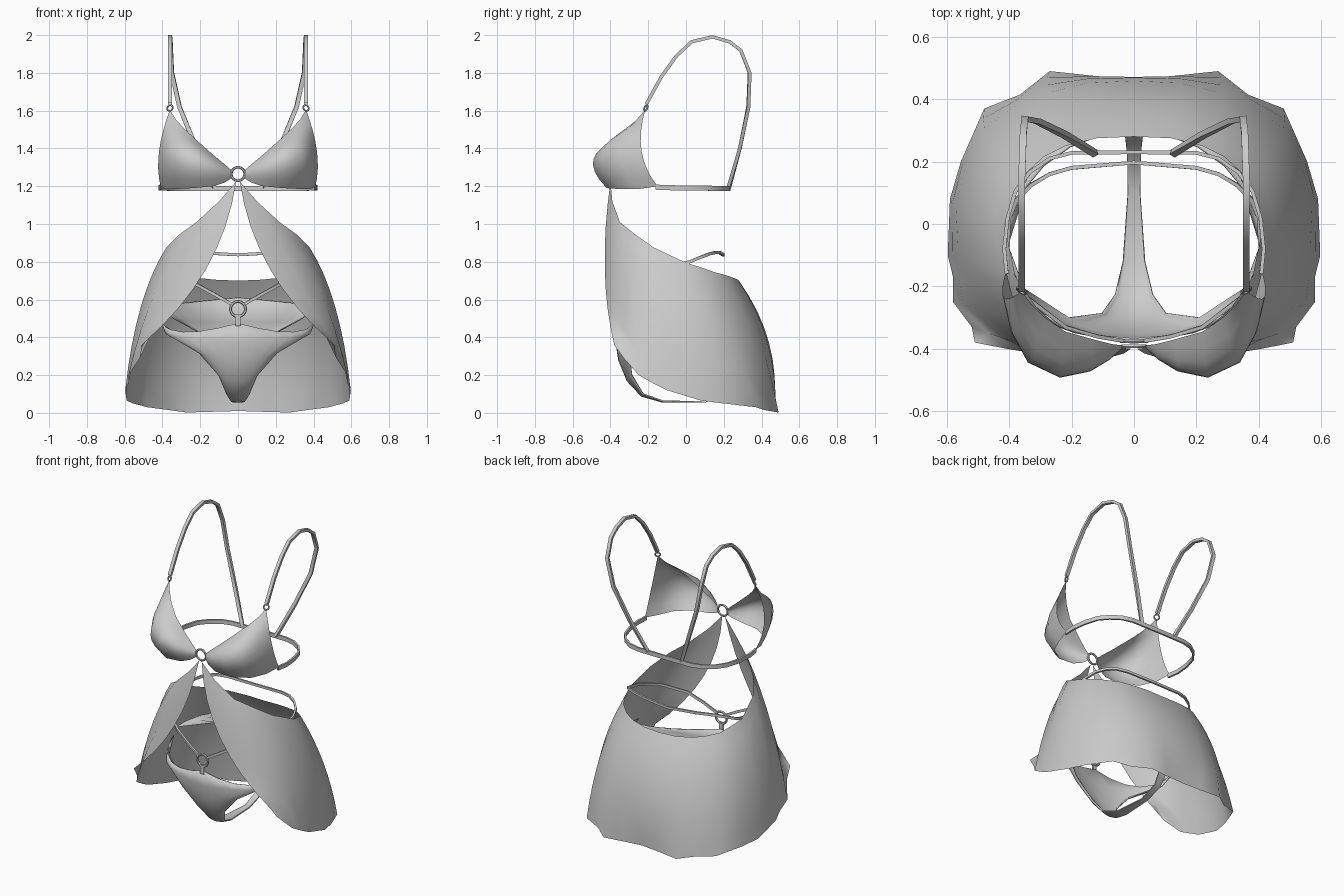
import bpy, math
from mathutils import Vector

if "Cube" in bpy.data.objects:
    bpy.data.objects.remove(bpy.data.objects["Cube"])


def finish(name, verts, faces, mirror=True, angle=40):
    me = bpy.data.meshes.new(name)
    me.from_pydata([tuple(v) for v in verts], [], faces)
    ob = bpy.data.objects.new(name, me)
    bpy.context.collection.objects.link(ob)
    bpy.ops.object.select_all(action='DESELECT')
    ob.select_set(True)
    bpy.context.view_layer.objects.active = ob
    if mirror:
        m = ob.modifiers.new("mirror", 'MIRROR')
        m.merge_threshold = 0.002
    bpy.ops.object.shade_smooth_by_angle(angle=math.radians(angle))
    return ob


def grid_faces(rows, cols):
    return [(i * cols + j, i * cols + j + 1, (i + 1) * cols + j + 1, (i + 1) * cols + j)
            for i in range(rows - 1) for j in range(cols - 1)]


def draped_sheet(name, start, mid, end, steps):
    """Cloth sheet passing through three edge-to-edge lines."""
    verts = []
    for i in range(steps + 1):
        t = i / steps
        a, b, c = (1 - t) * (1 - 2 * t), 4 * t * (1 - t), t * (2 * t - 1)
        verts += [Vector(p) * a + Vector(q) * b + Vector(r) * c
                  for p, q, r in zip(start, mid, end)]
    return finish(name, verts, grid_faces(steps + 1, len(start)), angle=60)


def ribbon(name, path, width, thick, outward):
    """Flat strap with rectangular section along a path."""
    pts = [Vector(p) for p in path]
    verts, faces, n = [], [], len(pts)
    for i, p in enumerate(pts):
        tan = (pts[min(i + 1, n - 1)] - pts[max(i - 1, 0)]).normalized()
        if abs(p.x) < 1e-5:
            tan = Vector((1, 0, 0))
        nor = outward(p)
        side = tan.cross(nor).normalized()
        if abs(p.x) < 1e-5 and nor.y > 0:
            side = -side  # paths reach the back centre heading inward
        nor = side.cross(tan).normalized()
        if nor.dot(outward(p)) < 0:
            nor = -nor
        for s, k in ((-1, -1), (1, -1), (1, 1), (-1, 1)):
            verts.append(p + side * s * width / 2 + nor * k * thick / 2)
    for i in range(n - 1):
        for k in range(4):
            a, b = i * 4 + k, i * 4 + (k + 1) % 4
            faces.append((a, b, b + 4, a + 4))
    return finish(name, verts, faces)


def ring(name, loc, r, minor, rot=(math.pi / 2, 0, 0)):
    bpy.ops.mesh.primitive_torus_add(location=loc, rotation=rot, major_radius=r,
                                     minor_radius=minor, major_segments=16, minor_segments=6)
    ob = bpy.context.object
    ob.name = name
    bpy.ops.object.shade_smooth_by_angle(angle=math.radians(50))


def around(p):
    return Vector((p.x, p.y, 0))


# Bra cups: bottom edge, fullest line, neckline
draped_sheet("bra_cup",
    [(.03, -.39, 1.245), (.07, -.41, 1.22), (.13, -.425, 1.2), (.24, -.42, 1.19),
     (.34, -.35, 1.185), (.385, -.25, 1.185), (.41, -.15, 1.2)],
    [(.03, -.392, 1.262), (.08, -.435, 1.285), (.14, -.47, 1.31), (.235, -.49, 1.345),
     (.335, -.445, 1.37), (.39, -.35, 1.38), (.418, -.235, 1.385)],
    [(.03, -.39, 1.28), (.07, -.385, 1.315), (.13, -.37, 1.365), (.22, -.345, 1.445),
     (.285, -.30, 1.505), (.33, -.255, 1.555), (.36, -.215, 1.605)], 8)

# Band round the back
ribbon("bra_band",
    [(.408, -.16, 1.195), (.416, -.08, 1.192), (.405, .02, 1.19), (.38, .105, 1.19),
     (.335, .165, 1.188), (.27, .21, 1.188), (.20, .228, 1.188), (0, .23, 1.188)],
    .027, .012, around)

# Shoulder straps
ribbon("shoulder_strap",
    [(.36, -.21, 1.635), (.36, -.13, 1.78), (.36, -.05, 1.89), (.36, .03, 1.965),
     (.36, .14, 1.991), (.357, .23, 1.965), (.355, .29, 1.92), (.35, .337, 1.8),
     (.31, .33, 1.62), (.22, .285, 1.4), (.125, .226, 1.19)], .022, .018,
    lambda p: Vector((0, p.y - .05, p.z - 1.5)))

# Metal rings
ring("chest_ring", (0, -.392, 1.265), .036, .007)
ring("belly_ring", (0, -.375, .55), .04, .008)
for s in (-1, 1):
    ring("strap_ring", (s * .36, -.213, 1.614), .016, .005, (math.radians(70), 0, s * .5))

# Open-front skirt: upper edge, middle, hem, each from front opening to back centre
draped_sheet("skirt",
    [(.01, -.40, 1.225), (.10, -.39, 1.12), (.22, -.35, 1.01), (.31, -.27, .945),
     (.38, -.17, .875), (.415, 0, .795), (.39, .08, .77), (.36, .15, .745),
     (.29, .215, .728), (.22, .25, .715), (.12, .275, .705), (0, .28, .70)],
    [(.17, -.43, .76), (.31, -.39, .72), (.43, -.29, .66), (.48, -.20, .61),
     (.515, -.12, .56), (.535, .03, .46), (.51, .15, .44), (.46, .25, .42),
     (.37, .335, .405), (.28, .39, .39), (.15, .43, .38), (0, .44, .37)],
    [(.51, -.38, .36), (.52, -.33, .29), (.58, -.25, .20), (.58, -.17, .155),
     (.597, -.10, .12), (.59, .08, .065), (.555, .20, .05), (.48, .37, .03),
     (.365, .415, .015), (.27, .49, .002), (.13, .475, .006), (0, .465, .01)], 8)

# Thong: centre line (y, z) and half-width edge (x, y, z) from front top to back top
rows = [((-.37, .475), (.41, -.10, .50)), ((-.37, .38), (.38, -.19, .42)),
        ((-.355, .28), (.21, -.30, .325)), ((-.31, .17), (.10, -.285, .20)),
        ((-.235, .09), (.058, -.225, .10)), ((-.13, .06), (.035, -.12, .062)),
        ((.10, .058), (.02, .10, .058)), ((.22, .10), (.022, .22, .10)),
        ((.30, .22), (.03, .30, .22)), ((.335, .36), (.10, .33, .37)),
        ((.33, .48), (.32, .22, .49)), ((.30, .61), (.41, -.08, .55))]
verts, cols = [], 7
for i, ((cy, cz), (ex, ey, ez)) in enumerate(rows):
    for j in range(cols):
        t = j / (cols - 1)
        a = t * math.pi / 2
        dip = -.06 * math.sin(math.pi * t) if i == 0 else 0
        verts.append((ex * math.sin(a), cy + (ey - cy) * (1 - math.cos(a)),
                      cz + (ez - cz) * t + dip))
thong = finish("thong", verts, grid_faces(len(rows), cols), angle=60)
shell = thong.modifiers.new("cloth", 'SOLIDIFY')
shell.thickness, shell.offset = .008, 0

# Tab holding the belly ring
ribbon("ring_tab", [(0, -.377, .49), (.014, -.377, .49)], .06, .012, lambda p: Vector((0, -1, 0)))

# Waist strap from the belly ring round the back
ribbon("waist_strap",
    [(.033, -.375, .575), (.12, -.36, .625), (.22, -.33, .68), (.35, -.23, .735),
     (.405, -.08, .78), (.40, .02, .80), (.375, .08, .825), (.33, .125, .842),
     (.27, .16, .85), (.20, .18, .848), (0, .197, .837)], .016, .012, around)
